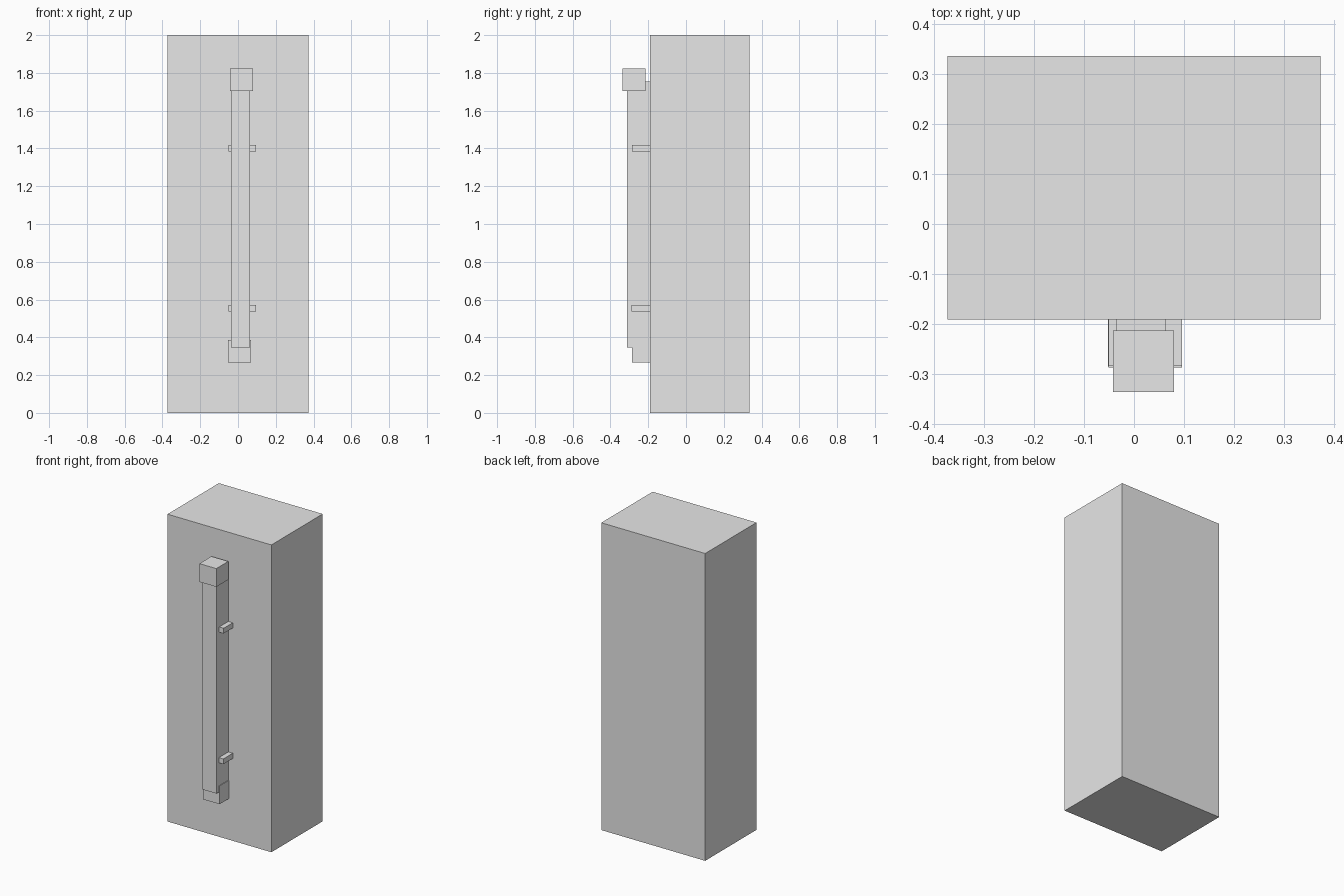
import bpy

# Remove the default cube
default = bpy.data.objects.get("Cube")
if default:
    bpy.data.objects.remove(default, do_unlink=True)

# Single plain grey
grey = bpy.data.materials.new("plain_grey")
grey.use_nodes = True
grey.diffuse_color = (0.8, 0.8, 0.8, 1)
grey.node_tree.nodes["Principled BSDF"].inputs["Base Color"].default_value = grey.diffuse_color


def box(name, x, y, z):
    """Box from (min, max) ranges on each axis."""
    ranges = (x, y, z)
    bpy.ops.mesh.primitive_cube_add(size=1, location=[(a + b) / 2 for a, b in ranges])
    obj = bpy.context.object
    obj.name = name
    obj.scale = [b - a for a, b in ranges]
    bpy.ops.object.transform_apply(location=False, rotation=False, scale=True)
    obj.data.materials.append(grey)
    return obj


FRONT = -0.191  # front face of the column
INSET = FRONT + 0.01  # fittings are sunk slightly into the column

# Column
box("column", (-0.374, 0.374), (FRONT, 0.337), (0, 2))

# Vertical pipe with its inlet box and outlet
box("pipe", (-0.036, 0.064), (-0.312, INSET), (0.345, 1.754))
box("inlet_box", (-0.042, 0.08), (-0.337, -0.214), (1.704, 1.823))
box("outlet_box", (-0.052, 0.068), (-0.286, INSET), (0.267, 0.386))

# Brackets holding the pipe
for name, front, height in (("upper_bracket", -0.285, 1.402), ("lower_bracket", -0.288, 0.553)):
    box(name, (-0.051, 0.096), (front, INSET), (height - 0.017, height + 0.017))
